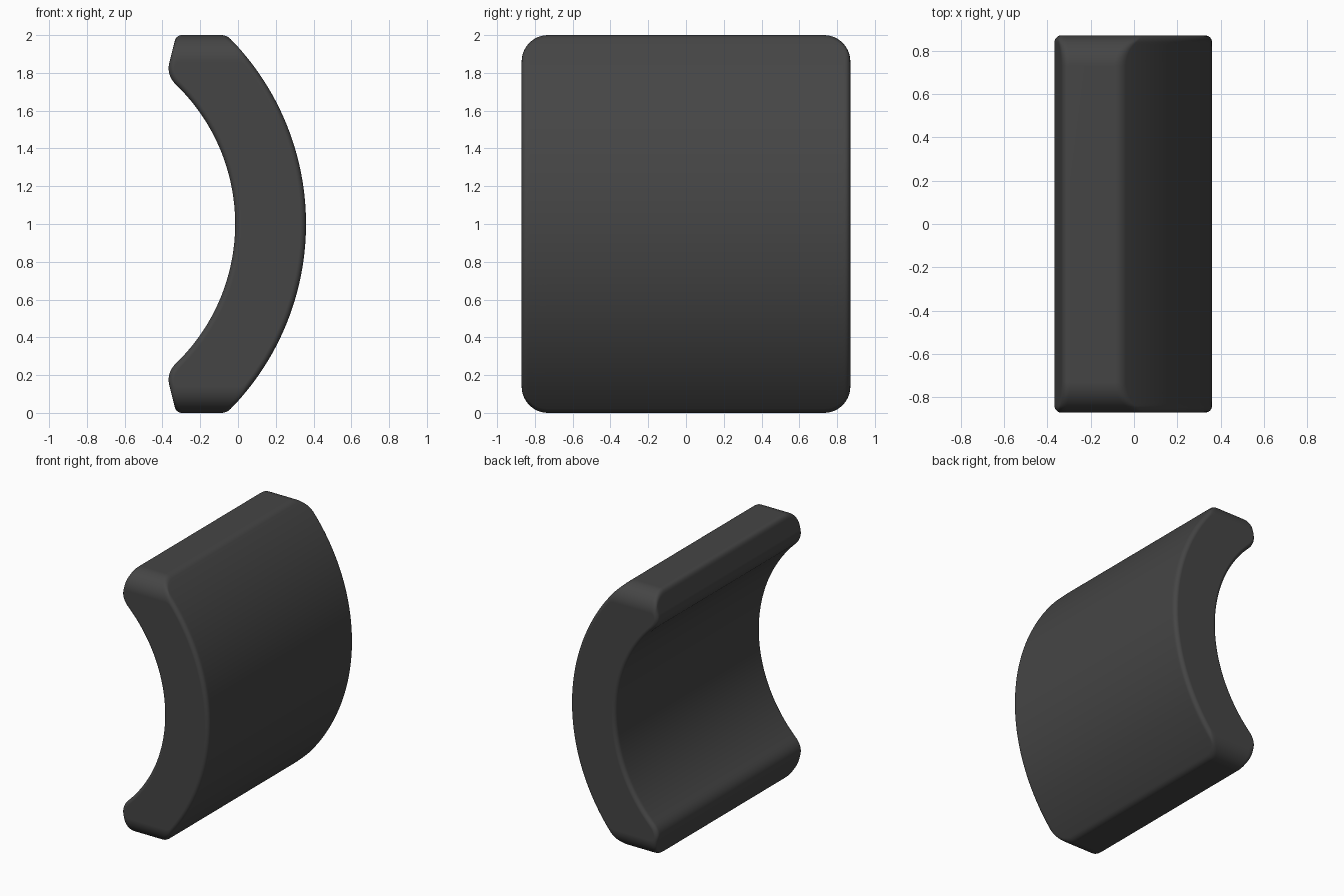
import bpy, bmesh, math
from mathutils import Vector

if "Cube" in bpy.data.objects:
    bpy.data.objects.remove(bpy.data.objects["Cube"])

CX, R_OUT, R_IN = -1.04, 1.40, 1.025   # shared arc centre and radii
HALF_W, BIG, SMALL = 0.87, 0.14, 0.03  # half width, corner and edge rounding


def lip_x(z, e):
    return -0.327 - 0.25 * (1 - z) + e


def arc_x(r, z):
    return CX + math.sqrt(r * r - z * z)


def arc(r, z0, z1, n):
    a0, a1 = math.asin(z0 / r), math.asin(z1 / r)
    angs = [a0 + (a1 - a0) * i / n for i in range(n + 1)]
    return [Vector((CX + r * math.cos(a), r * math.sin(a))) for a in angs]


def fillet(a, c, b, n=7):
    return [a * (1 - t) ** 2 + c * 2 * t * (1 - t) + b * t * t
            for t in (i / n for i in range(n + 1))]


def section(h, e):
    """Closed curved outline with half height h, inset by e."""
    ri, ro = R_IN + e, R_OUT - e
    # where the inner arc meets the slanted lip
    lo, hi = 0.6, 0.85
    for _ in range(30):
        m = (lo + hi) / 2
        lo, hi = (m, hi) if arc_x(ri, m) > lip_x(m, e) else (lo, m)
    tip = Vector((lip_x(lo, e), lo))
    top = Vector((lip_x(h, e), h))
    rim = Vector((arc_x(ro, h), h))
    gap = (top - tip).length
    d = (top - tip).normalized()
    inner = arc(ri, 0, lo - 0.055, 24)
    outer = arc(ro, h - 0.022, 0, 32)
    half = inner[:-1]
    half += fillet(inner[-1], tip, tip + d * min(0.07, gap * 0.6))
    half += fillet(top - d * min(0.035, gap * 0.3), top, top + Vector((0.03, 0)))
    half += fillet(rim - Vector((0.03, 0)), rim, outer[0])[:-1]
    half += outer
    return half + [Vector((p.x, -p.y)) for p in reversed(half[1:-1])]


# Distances in from each end, dense where the edges round over
ts = [SMALL * (1 - math.cos(math.pi / 2 * i / 6)) for i in range(7)]
ts += [t for t in (BIG * (1 - math.cos(math.pi / 2 * i / 12)) for i in range(13))
       if t > SMALL + 0.003]
stations = [(t, -HALF_W + t) for t in ts] + [(t, HALF_W - t) for t in reversed(ts)]

# Curved pad lofted through the sections
bm = bmesh.new()
rings = []
for t, y in stations:
    h = 1 - BIG + math.sqrt(max(0, BIG ** 2 - (BIG - t) ** 2))
    e = SMALL - math.sqrt(SMALL ** 2 - max(0, SMALL - t) ** 2)
    rings.append([bm.verts.new((p.x, y, p.y + 1)) for p in section(h, e)])
for a, b in zip(rings, rings[1:]):
    for i in range(len(a)):
        j = (i + 1) % len(a)
        bm.faces.new((a[i], a[j], b[j], b[i]))
bm.faces.new(rings[0])
bm.faces.new(rings[-1])
bmesh.ops.recalc_face_normals(bm, faces=bm.faces)
mesh = bpy.data.meshes.new("curved_pad")
bm.to_mesh(mesh)
bm.free()
pad = bpy.data.objects.new("curved_pad", mesh)
bpy.context.collection.objects.link(pad)

# Dark rubbery finish
mat = bpy.data.materials.new("dark_grey")
mat.diffuse_color = (0.06, 0.06, 0.06, 1)
mat.use_nodes = True
mat.node_tree.nodes["Principled BSDF"].inputs["Base Color"].default_value = mat.diffuse_color
mesh.materials.append(mat)

bpy.context.view_layer.objects.active = pad
pad.select_set(True)
bpy.ops.object.shade_smooth_by_angle(angle=math.radians(35))
pad.modifiers.new("weighted", 'WEIGHTED_NORMAL').keep_sharp = True
